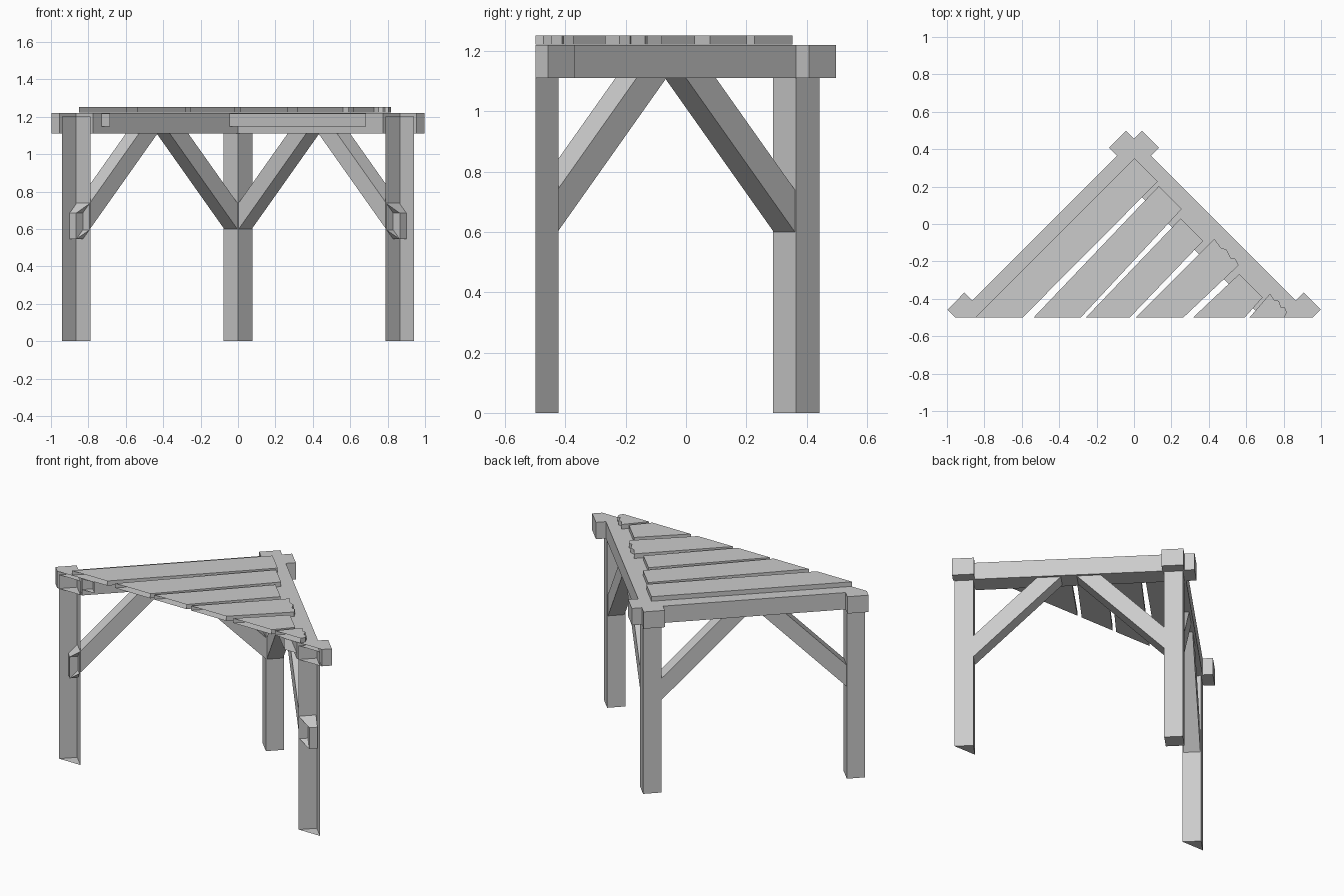
import bpy, bmesh
from mathutils import Vector

if "Cube" in bpy.data.objects:
    bpy.data.objects.remove(bpy.data.objects["Cube"])

# Diagonal coordinates: p = x + y, q = x - y. The square table is sliced open at y = -0.5.
C, H = (-0.5, 0.5), 0.865          # table centre and leg distance, in (p, q)
BEAM, LEG, BRACE = 0.09, 0.077, 0.07
Z0, Z1 = 1.11, 1.22                # beam underside and top


def to_xyz(v):
    return Vector(((v[0] + v[1]) / 2, (v[0] - v[1]) / 2, v[2]))


def prism(name, pts, ext):
    """Extrude a flat (p, q, z) outline by ext, then slice off y < -0.5."""
    bm = bmesh.new()
    a = [bm.verts.new(to_xyz(p)) for p in pts]
    b = [bm.verts.new(to_xyz([p[i] + ext[i] for i in range(3)])) for p in pts]
    n = len(pts)
    bm.faces.new(a)
    bm.faces.new(b)
    for i in range(n):
        j = (i + 1) % n
        bm.faces.new((a[i], a[j], b[j], b[i]))
    bmesh.ops.recalc_face_normals(bm, faces=bm.faces[:])
    bmesh.ops.bisect_plane(bm, geom=bm.verts[:] + bm.edges[:] + bm.faces[:],
                           plane_co=(0, -0.5, 0), plane_no=(0, -1, 0), clear_outer=True)
    if bm.faces:
        me = bpy.data.meshes.new(name)
        bm.to_mesh(me)
        bpy.context.collection.objects.link(bpy.data.objects.new(name, me))
    bm.free()


def box(name, p0, p1, q0, q1, z0, z1):
    prism(name, [(p0, q0, z0), (p1, q0, z0), (p1, q1, z0), (p0, q1, z0)], (0, 0, z1 - z0))


# Legs with diagonal braces towards both neighbours
R2 = 2 ** 0.5
profile = [(0, 0.545), (0.605 * R2, 1.15), (0.465 * R2, 1.15), (0, 0.685)]
for sp in (1, -1):
    for sq in (1, -1):
        p, q = C[0] + sp * H, C[1] + sq * H
        box("leg", p - LEG, p + LEG, q - LEG, q + LEG, 0, 1.2)
        prism("brace", [(p - BRACE, q - sq * s, z) for s, z in profile], (2 * BRACE, 0, 0))
        prism("brace", [(p - sp * s, q - BRACE, z) for s, z in profile], (0, 2 * BRACE, 0))

# Crossing top beams, and ledges under the plank ends
E = H + 0.175
for s in (1, -1):
    p, q = C[0] + s * H, C[1] + s * H
    box("top_beam", p - BEAM, p + BEAM, C[1] - E, C[1] + E, Z0, Z1)
    box("cross_beam", C[0] - E, C[0] + E, q - BEAM, q + BEAM, Z0, Z1)
    inner = sorted((p - s * BEAM, p - s * (BEAM + 0.09)))
    box("plank_ledge", *inner, C[1] - H + BEAM, C[1] + H - BEAM, 1.148, Z1 - 0.002)

# Planks: q at the back end, q at the front end, and end position p
planks = [(-0.35, -0.10, -0.35, -0.095, 0.355),
          (-0.07, 0.175, -0.04, 0.22, 0.335),
          (0.22, 0.46, 0.24, 0.48, 0.28),
          (0.51, 0.78, 0.51, 0.76, 0.35),
          (0.83, 1.08, 0.82, 1.10, 0.295),
          (1.10, 1.29, 1.11, 1.33, 0.355)]
for i, (a0, a1, b0, b1, end) in enumerate(planks):
    # rows shift linearly from the slice line to the plank end
    start = -1.4
    cut = (b0 + b1) / 2 - 1
    k = (end - start) / (end - cut)
    f0, f1 = a0 + (b0 - a0) * k, a1 + (b1 - a1) * k
    tip = [(end, a0), (end, a1)]
    if i in (3, 5):                # splintered ends
        w = a1 - a0
        tip = [(end, a0), (end - 0.012, a0 + 0.3 * w), (end + 0.008, a0 + 0.45 * w),
               (end - 0.015, a0 + 0.7 * w), (end + 0.005, a0 + 0.8 * w), (end - 0.01, a1)]
    outline = [(start, f0)] + tip + [(start, f1)]
    prism("plank", [(p, q, Z1 + 0.002) for p, q in outline], (0, 0, 0.03))
